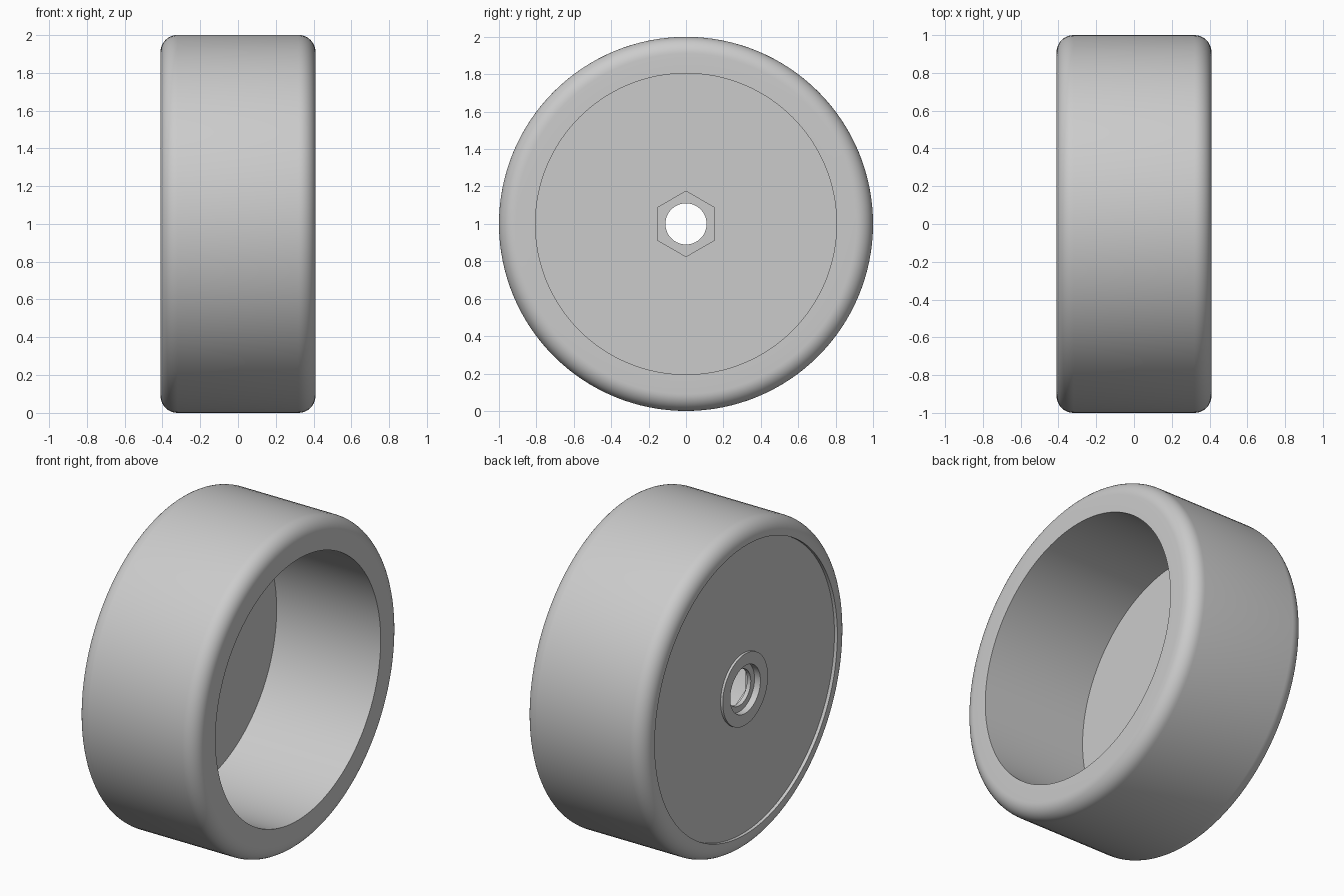
import bpy, bmesh, math

if "Cube" in bpy.data.objects:
    bpy.data.objects.remove(bpy.data.objects["Cube"])

def revolve(name, profile, steps):
    """Spin a closed (x, radius) profile about the wheel axle, first corner at the top."""
    bm = bmesh.new()
    rings = []
    for i in range(steps):
        a = 2 * math.pi * i / steps
        rings.append([bm.verts.new((x, r * math.sin(a), 1 + r * math.cos(a))) for x, r in profile])
    n = len(profile)
    for i in range(steps):
        p, q = rings[i], rings[(i + 1) % steps]
        for j in range(n):
            k = (j + 1) % n
            if profile[j][1] == 0 and profile[k][1] == 0:
                continue
            bm.faces.new((p[j], p[k], q[k], q[j]))
    bmesh.ops.remove_doubles(bm, verts=bm.verts, dist=1e-5)
    bmesh.ops.recalc_face_normals(bm, faces=bm.faces)
    mesh = bpy.data.meshes.new(name)
    bm.to_mesh(mesh)
    bm.free()
    obj = bpy.data.objects.new(name, mesh)
    bpy.context.collection.objects.link(obj)
    return obj

def fillet(cx, cr, rad, start, steps=10):
    """Quarter-circle of profile points."""
    return [(cx + rad * math.cos(start - math.pi / 2 * i / steps),
             cr + rad * math.sin(start - math.pi / 2 * i / steps)) for i in range(steps + 1)]

grey = bpy.data.materials.new("light grey")
grey.diffuse_color = (0.6, 0.6, 0.6, 1)
grey.use_nodes = True
grey.node_tree.nodes["Principled BSDF"].inputs["Base Color"].default_value = grey.diffuse_color

# Wheel: recessed outer disc with a raised, counterbored hub, round tread, deep open bore
W, F = 0.41, 0.09
profile = [(-0.365, 0.11), (-0.365, 0.147), (-0.39, 0.147), (-0.39, 0.147),
           (-0.405, 0.147), (-0.405, 0.22), (-0.39, 0.22), (-0.39, 0.89), (-W, 0.89)]
profile = [p for i, p in enumerate(profile) if i not in (2, 3)]
profile += fillet(-W + F, 1 - F, F, math.pi)
profile += fillet(W - F, 1 - F, F, math.pi / 2)
profile += [(W, 0.805), (-0.30, 0.805), (-0.30, 0.11)]
wheel = revolve("wheel", profile, 128)
wheel.data.materials.append(grey)

# Hexagonal nut pocket cut into the inner face of the disc
cutter = revolve("nut_pocket_cutter", [(-0.34, 0), (-0.34, 0.175), (-0.2, 0.175), (-0.2, 0)], 6)
cutter.hide_render = True
cut = wheel.modifiers.new("nut_pocket", 'BOOLEAN')
cut.operation = 'DIFFERENCE'
cut.solver = 'EXACT'
cut.object = cutter

bpy.context.view_layer.objects.active = wheel
wheel.select_set(True)
bpy.ops.object.modifier_apply(modifier=cut.name)
bpy.data.objects.remove(cutter)
bpy.ops.object.shade_smooth_by_angle(angle=math.radians(30))
